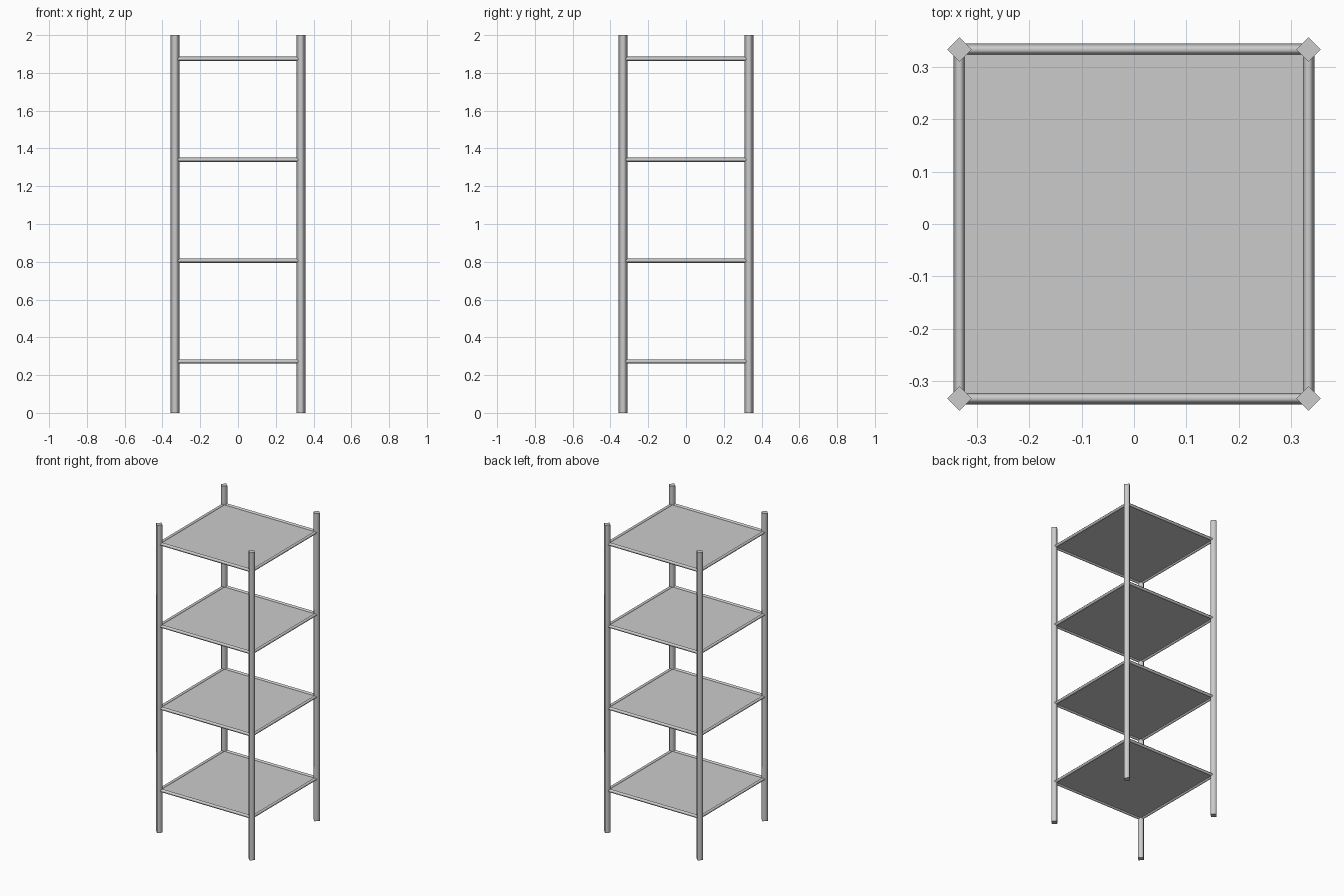
import bpy, bmesh
from math import pi, radians
from mathutils import Matrix

if "Cube" in bpy.data.objects:
    bpy.data.objects.remove(bpy.data.objects["Cube"])

HALF = 0.333          # post centre offset
LEVELS = [0.272 + 0.534 * i for i in range(4)]


def four_sided_bar(name, radius, length, matrix):
    """Diamond-section bar: soft shaded sides, crisp flat ends."""
    bm = bmesh.new()
    bmesh.ops.create_cone(bm, cap_ends=True, segments=4, radius1=radius,
                          radius2=radius, depth=length)
    # put the corners of the section on the x and y axes
    v = bm.verts[:][0].co
    if abs(abs(v.x) - abs(v.y)) < radius * 0.1:
        bmesh.ops.rotate(bm, verts=bm.verts, matrix=Matrix.Rotation(pi / 4, 3, 'Z'))
    bm.normal_update()
    for f in bm.faces:
        f.smooth = abs(f.normal.z) < 0.5
    for e in bm.edges:
        e.smooth = abs(e.verts[0].co.z - e.verts[1].co.z) > length / 2
    bm.transform(matrix)
    mesh = bpy.data.meshes.new(name)
    bm.to_mesh(mesh)
    bm.free()
    ob = bpy.data.objects.new(name, mesh)
    bpy.context.collection.objects.link(ob)
    return ob


# corner posts
for sx, side in ((-1, "left"), (1, "right")):
    for sy, end in ((-1, "front"), (1, "back")):
        four_sided_bar(f"{end}_{side}_post", 0.0235, 2.0,
                       Matrix.Translation((sx * HALF, sy * HALF, 1.0)))

# shelves, each framed by four rails
for i, z in enumerate(LEVELS, 1):
    for k, side in enumerate(("front", "right", "back", "left")):
        turn = Matrix.Rotation(radians(90 * k), 4, 'Z')
        four_sided_bar(f"{side}_rail_{i}", 0.0115, 2 * HALF,
                       Matrix.Translation((0, 0, z)) @ turn
                       @ Matrix.Translation((0, -HALF, 0))
                       @ Matrix.Rotation(pi / 2, 4, 'Y'))
    bpy.ops.mesh.primitive_cube_add(size=1, location=(0, 0, z))
    shelf = bpy.context.object
    shelf.name = f"shelf_{i}"
    shelf.scale = (0.648, 0.648, 0.004)
